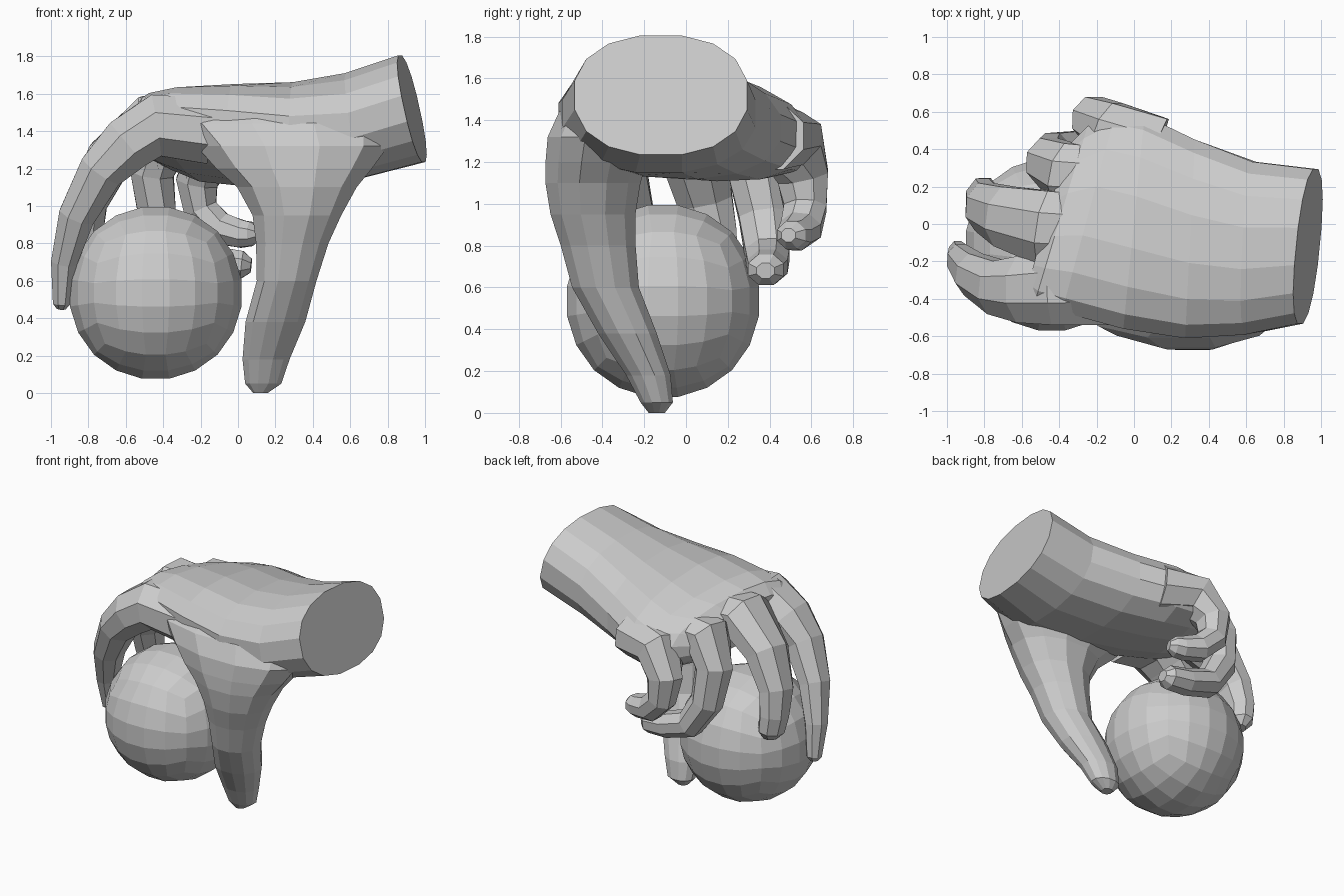
import bpy, bmesh, math
from mathutils import Vector as V

if "Cube" in bpy.data.objects:
    bpy.data.objects.remove(bpy.data.objects["Cube"])


def loft(name, rings):
    """Skin a closed tube over rings of points, capped at both ends."""
    bm = bmesh.new()
    rows = [[bm.verts.new(p) for p in r] for r in rings]
    n = len(rows[0])
    for a, b in zip(rows, rows[1:]):
        for i in range(n):
            bm.faces.new((a[i], a[(i + 1) % n], b[(i + 1) % n], b[i]))
    bm.faces.new(rows[0])
    bm.faces.new(rows[-1])
    bmesh.ops.recalc_face_normals(bm, faces=bm.faces)
    me = bpy.data.meshes.new(name)
    bm.to_mesh(me)
    bm.free()
    ob = bpy.data.objects.new(name, me)
    bpy.context.collection.objects.link(ob)
    return ob


def ring(c, u, v, n, e=1.0):
    """Superellipse around c with half axes u and v."""
    pts = []
    for i in range(n):
        t = 2 * math.pi * (i + 0.5) / n
        a, b = math.cos(t), math.sin(t)
        pts.append(V(c) + V(u) * math.copysign(abs(a) ** e, a)
                   + V(v) * math.copysign(abs(b) ** e, b))
    return pts


def finger(name, path, radii, wide=1.2):
    """Tapered eight-sided finger, broader than deep, with a rounded tip."""
    pts = [V(p) for p in path]
    d = (pts[-1] - pts[-2]).normalized()
    r = radii[-1]
    pts[-1] -= d * r * 0.6
    pts.append(pts[-1] + d * r * 0.6)
    radii = radii + [r * 0.5]
    rings = []
    for i, p in enumerate(pts):
        t = (pts[min(i + 1, len(pts) - 1)] - pts[max(i - 1, 0)]).normalized()
        side = V((0, 1, 0)) - t * t.y
        side.normalize()
        rings.append(ring(p, side * radii[i] * wide, t.cross(side) * radii[i], 8))
    return loft(name, rings)


# Palm and wrist: x, y, z, half width, half height, skew, end tilt, roll
palm = []
for x, y, z, w, h, skew, tilt, roll in (
        (0.93, -0.12, 1.52, 0.42, 0.29, 0.10, -0.22, 0.0),
        (0.62, -0.13, 1.43, 0.47, 0.285, 0.05, -0.15, 0.0),
        (0.30, -0.08, 1.39, 0.54, 0.27, 0.05, 0, -0.05),
        (0.00, 0.01, 1.38, 0.58, 0.26, 0.10, 0, -0.12),
        (-0.24, 0.07, 1.38, 0.55, 0.23, 0.27, 0, -0.18),
        (-0.39, 0.05, 1.395, 0.48, 0.185, 0.30, 0, -0.18),
        (-0.47, 0.02, 1.38, 0.40, 0.13, 0.28, 0, -0.16)):
    palm.append(ring((x, y, z), (w * skew, w, w * roll), (h * tilt, 0, h), 16, 0.88))
hand = loft("hand", palm)

# Thumb with its fleshy base: z, x, y, half width x, half width y
thumb = loft("thumb", [ring((x, y, z), (a, 0, 0), (0, b, 0), 12, 0.95)
    for z, x, y, a, b in (
        (1.60, 0.28, -0.28, 0.40, 0.20),
        (1.44, 0.24, -0.37, 0.60, 0.245),
        (1.32, 0.29, -0.41, 0.53, 0.26),
        (1.20, 0.30, -0.43, 0.43, 0.25),
        (1.10, 0.315, -0.445, 0.33, 0.235),
        (0.95, 0.315, -0.445, 0.245, 0.21),
        (0.80, 0.29, -0.42, 0.20, 0.185),
        (0.60, 0.26, -0.385, 0.165, 0.165),
        (0.38, 0.20, -0.28, 0.165, 0.145),
        (0.18, 0.15, -0.18, 0.13, 0.11),
        (0.05, 0.135, -0.14, 0.10, 0.08),
        (0.00, 0.12, -0.14, 0.04, 0.04))])

# Four curled fingers
fingers = [
    finger("index_finger", [(-0.15, -0.33, 1.40), (-0.44, -0.34, 1.43), (-0.59, -0.35, 1.33),
                            (-0.73, -0.34, 1.19), (-0.86, -0.27, 0.95), (-0.93, -0.19, 0.70),
                            (-0.945, -0.14, 0.45)],
           [0.19, 0.18, 0.16, 0.13, 0.105, 0.075, 0.05]),
    finger("middle_finger", [(-0.22, -0.04, 1.42), (-0.47, -0.02, 1.44), (-0.69, 0.04, 1.25),
                             (-0.80, 0.09, 1.02), (-0.81, 0.13, 0.85), (-0.79, 0.15, 0.69)],
           [0.16, 0.165, 0.135, 0.11, 0.095, 0.085], 1.3),
    finger("ring_finger", [(-0.16, 0.25, 1.38), (-0.37, 0.27, 1.37), (-0.46, 0.33, 1.18),
                           (-0.43, 0.37, 0.94), (-0.31, 0.39, 0.76), (-0.12, 0.39, 0.70),
                           (0.07, 0.38, 0.68)],
           [0.15, 0.155, 0.125, 0.11, 0.10, 0.09, 0.08], 1.15),
    finger("little_finger", [(0.12, 0.40, 1.32), (-0.14, 0.50, 1.30), (-0.22, 0.56, 1.13),
                             (-0.20, 0.57, 0.98), (-0.10, 0.55, 0.88), (0.02, 0.52, 0.85),
                             (0.11, 0.49, 0.85)],
           [0.17, 0.155, 0.12, 0.10, 0.095, 0.08, 0.07], 1.1),
]

# Merge the parts into one continuous skin
bpy.context.view_layer.objects.active = hand
for part in [thumb] + fingers:
    m = hand.modifiers.new("merge", 'BOOLEAN')
    m.operation = 'UNION'
    m.solver = 'EXACT'
    m.object = part
    bpy.ops.object.modifier_apply(modifier=m.name)
    bpy.data.objects.remove(part)

# Ball: subdivided cube pushed onto a sphere
bm = bmesh.new()
bmesh.ops.create_cube(bm, size=2)
bmesh.ops.subdivide_edges(bm, edges=bm.edges[:], cuts=4, use_grid_fill=True)
for v in bm.verts:
    q = V([math.tan(c * math.pi / 4) for c in v.co])
    v.co = q.normalized() * 0.47 + V((-0.44, -0.11, 0.535))
me = bpy.data.meshes.new("ball")
bm.to_mesh(me)
bm.free()
ball = bpy.data.objects.new("ball", me)
bpy.context.collection.objects.link(ball)
